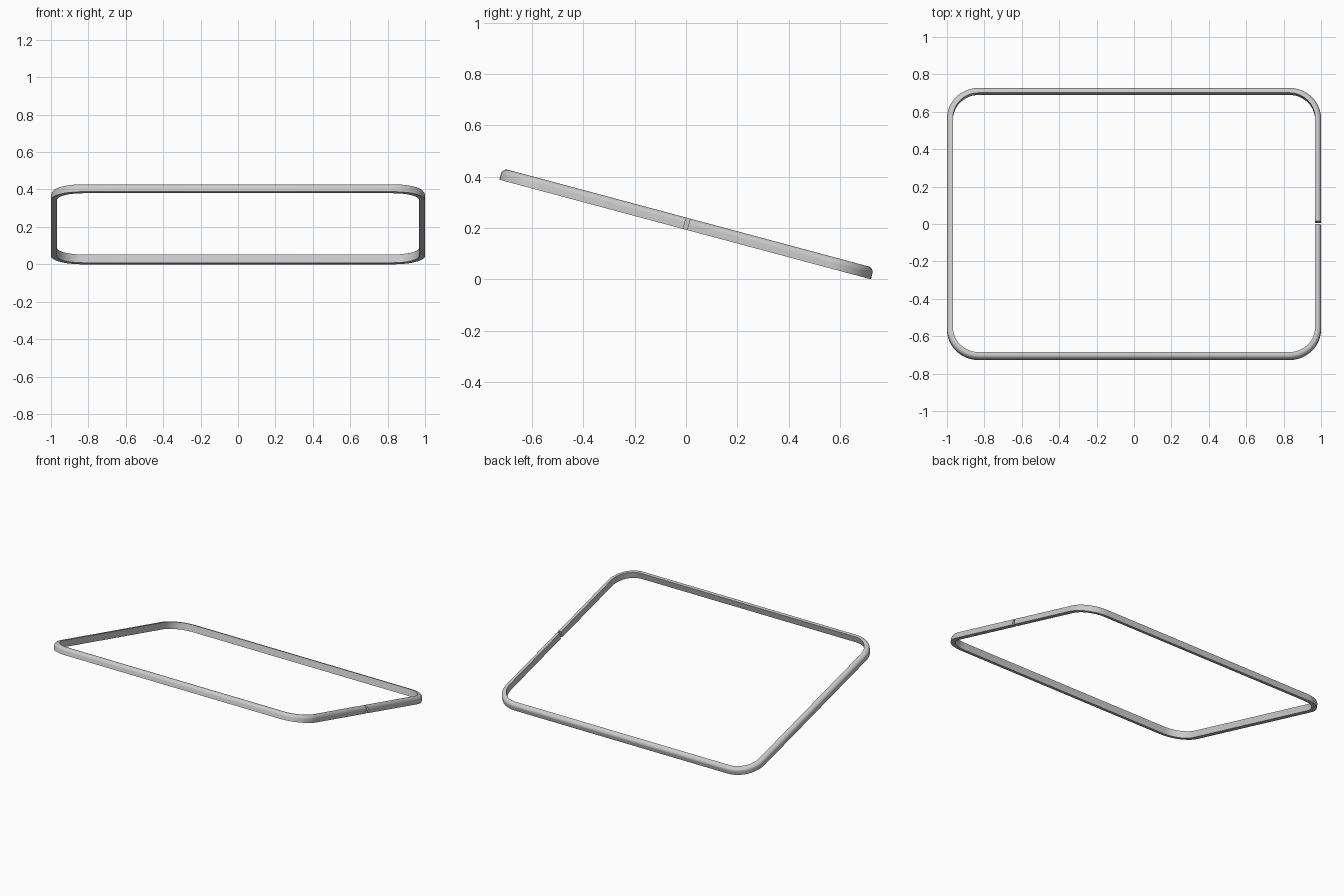
import bpy, bmesh
from math import sin, cos, pi, radians
from mathutils import Matrix, Vector

if "Cube" in bpy.data.objects:
    bpy.data.objects.remove(bpy.data.objects["Cube"])

HX, HY = 1.0, 0.75        # half size of the frame before tilting
W, H = 0.032, 0.046       # rail width and height
R, ROUND = 0.17, 0.022    # plan corner radius, rounding of the top outer edge
GAP = 0.016               # split in the right rail

# Rail cross-section: (inset from the outer edge, height)
profile = [(0, 0), (W, 0), (W, H)]
for i in range(9):
    a = pi / 2 * i / 8
    profile.append((ROUND - ROUND * sin(a), H - ROUND + ROUND * cos(a)))

# Open rounded-rectangle path: (outer point, outward direction)
path = [(Vector((HX, GAP / 2, 0)), Vector((1, 0, 0)))]
for k, (sx, sy) in enumerate([(1, 1), (-1, 1), (-1, -1), (1, -1)]):
    for i in range(13):
        a = pi / 2 * (k + i / 12)
        n = Vector((cos(a), sin(a), 0))
        path.append((Vector((sx * (HX - R), sy * (HY - R), 0)) + n * R, n))
path.append((Vector((HX, -GAP / 2, 0)), Vector((1, 0, 0))))

# Sweep the section along the path
bm = bmesh.new()
rings = [[bm.verts.new(p - n * d + Vector((0, 0, z))) for d, z in profile] for p, n in path]
m = len(profile)
for a, b in zip(rings, rings[1:]):
    for j in range(m):
        bm.faces.new((a[j], a[(j + 1) % m], b[(j + 1) % m], b[j]))
bm.faces.new(rings[0])
bm.faces.new(rings[-1][::-1])
bmesh.ops.recalc_face_normals(bm, faces=bm.faces[:])

# Tilt down towards the back, centre and rest on the ground
bm.transform(Matrix.Rotation(radians(-15), 4, 'X'))
ys = [v.co.y for v in bm.verts]
zs = [v.co.z for v in bm.verts]
bm.transform(Matrix.Translation((0, -(min(ys) + max(ys)) / 2, -min(zs))))

mesh = bpy.data.meshes.new("split_frame_ring")
bm.to_mesh(mesh)
bm.free()
frame = bpy.data.objects.new("split_frame_ring", mesh)
bpy.context.collection.objects.link(frame)
bpy.context.view_layer.objects.active = frame
frame.select_set(True)
bpy.ops.object.shade_smooth_by_angle(angle=radians(30))
